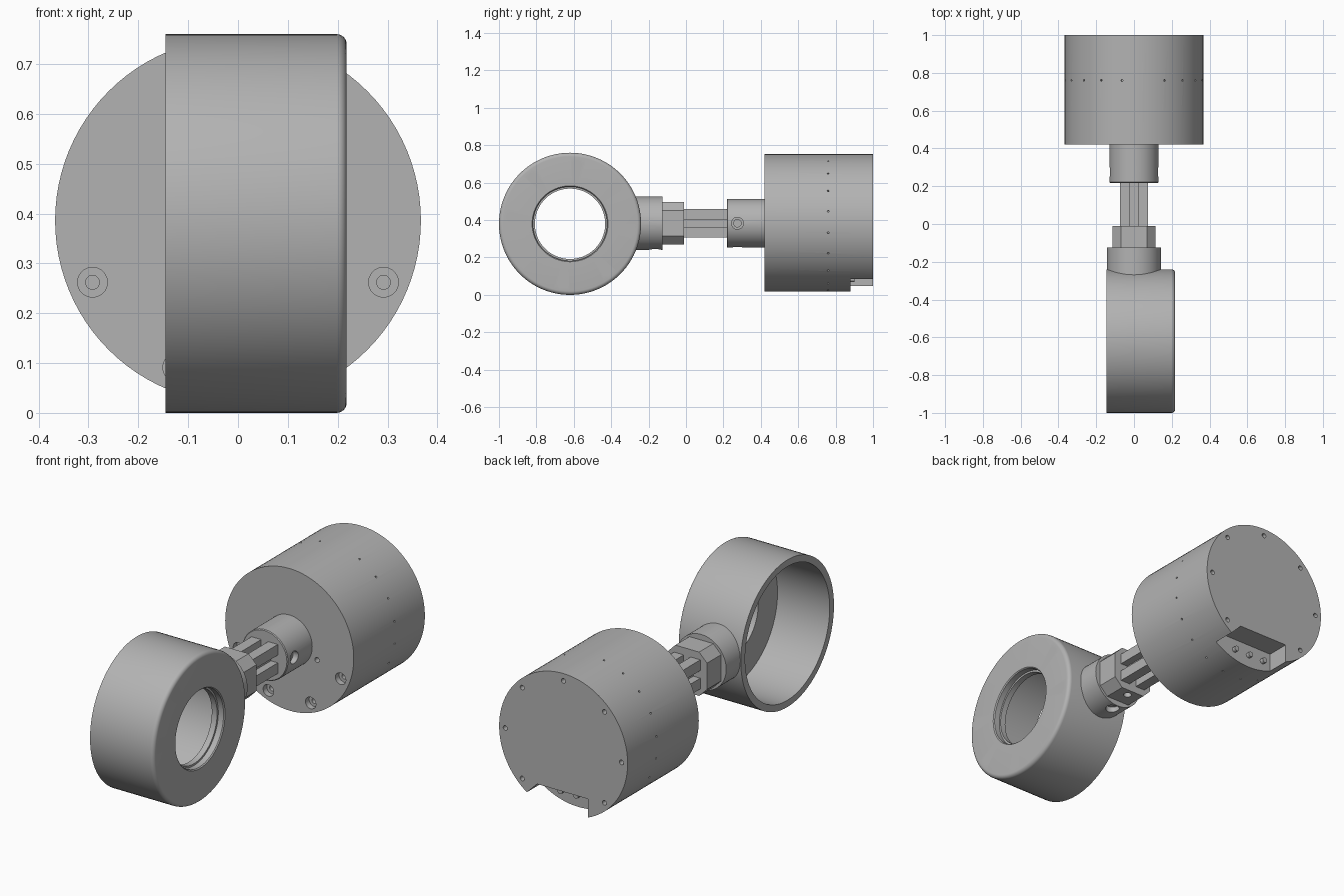
import bpy, bmesh
from math import cos, sin, radians, tau
from mathutils import Vector, Matrix

if "Cube" in bpy.data.objects:
    bpy.data.objects.remove(bpy.data.objects["Cube"])

grey = bpy.data.materials.new("machined_grey")
grey.use_nodes = True
grey.diffuse_color = (0.45, 0.45, 0.45, 1)
grey.node_tree.nodes["Principled BSDF"].inputs["Base Color"].default_value = (0.45, 0.45, 0.45, 1)

X, Y, Z = Vector((1, 0, 0)), Vector((0, 1, 0)), Vector((0, 0, 1))
AXIS_Z = 0.383


def lathe(bm, profile, origin, axis, steps=96, closed=False):
    """Spin (radius, distance) points about an axis through origin."""
    part = bmesh.new()
    verts = [part.verts.new((r, 0, h)) for r, h in profile]
    pairs = list(zip(verts, verts[1:])) + ([(verts[-1], verts[0])] if closed else [])
    edges = [part.edges.new(p) for p in pairs]
    bmesh.ops.spin(part, geom=verts + edges, axis=Z, cent=(0, 0, 0), angle=tau, steps=steps)
    bmesh.ops.remove_doubles(part, verts=part.verts, dist=1e-5)
    turn = axis.to_track_quat('Z', 'Y').to_matrix().to_4x4()
    merge(bm, part, Matrix.Translation(origin) @ turn)


def prism(bm, outline, y0, y1):
    """Extrude an (x, z) outline, measured from the main axis, along y."""
    part = bmesh.new()
    face = part.faces.new([part.verts.new((x, y0, z + AXIS_Z)) for x, z in outline])
    out = bmesh.ops.extrude_face_region(part, geom=[face])
    moved = [v for v in out["geom"] if isinstance(v, bmesh.types.BMVert)]
    bmesh.ops.translate(part, vec=(0, y1 - y0, 0), verts=moved)
    merge(bm, part, Matrix())


def merge(bm, part, matrix):
    part.transform(matrix)
    bmesh.ops.recalc_face_normals(part, faces=part.faces)
    temp = bpy.data.meshes.new("temp")
    part.to_mesh(temp)
    part.free()
    bm.from_mesh(temp)
    bpy.data.meshes.remove(temp)


def drill(bm, point, inward, r, depth, r2=0, depth2=0):
    """Blind hole cutter, optionally a counterbore with a narrower bottom."""
    profile = [(0, -0.02), (r, -0.02), (r, depth)]
    if r2:
        profile += [(r2, depth), (r2, depth2)]
    profile += [(0, profile[-1][1])]
    lathe(bm, profile, point, inward, steps=20)


def make(name, bm):
    mesh = bpy.data.meshes.new(name)
    bm.to_mesh(mesh)
    bm.free()
    mesh.materials.append(grey)
    obj = bpy.data.objects.new(name, mesh)
    bpy.context.collection.objects.link(obj)
    return obj


def finish(name, bm, cuts=None):
    obj = make(name, bm)
    bpy.ops.object.select_all(action='DESELECT')
    obj.select_set(True)
    bpy.context.view_layer.objects.active = obj
    if cuts:
        cutter = make("cutter", cuts)
        cutter.hide_render = True
        mod = obj.modifiers.new("holes", 'BOOLEAN')
        mod.operation, mod.solver, mod.object = 'DIFFERENCE', 'EXACT', cutter
        bpy.ops.object.modifier_apply(modifier=mod.name)
        bpy.data.objects.remove(cutter)
    bpy.ops.object.shade_smooth_by_angle(angle=radians(30))
    return obj


def circle(r, start, count):
    for k in range(count):
        a = radians(start) + tau * k / count
        yield r * cos(a), r * sin(a)


def radial_holes(cuts, y, radius, *size):
    for x, z in circle(1, 0, 4):
        drill(cuts, Vector((x * radius, y, AXIS_Z + z * radius)), Vector((-x, 0, -z)), *size)


# Ring-shaped cup, open on one side, with a bored flange on the other
cup, cuts = bmesh.new(), bmesh.new()
R, BACK, FACE = 0.38, -0.145, 0.218
corner = [(R - 0.02 + 0.02 * cos(a), FACE - 0.02 + 0.02 * sin(a))
          for a in (radians(15 * k) for k in range(7))]
lathe(cup, [(R - 0.035, BACK), (R, BACK)] + corner
      + [(0.203, FACE), (0.198, FACE - 0.005), (0.198, FACE - 0.035), (0.188, FACE - 0.035),
         (0.188, FACE - 0.065), (R - 0.035, FACE - 0.065)],
      Vector((0, -0.62, 0.38)), X, closed=True)
for y, z in circle(0.315, -6.5, 8):
    drill(cuts, Vector((FACE, y - 0.62, z + 0.38)), -X, 0.029, 0.03, 0.015, 0.1)
finish("ring_cup", cup, cuts)

# Round neck joining the cup, with four screw recesses
neck, cuts = bmesh.new(), bmesh.new()
lathe(neck, [(0, 0), (0.142, 0), (0.142, 0.15), (0, 0.15)], Vector((0, -0.275, AXIS_Z)), Y)
radial_holes(cuts, -0.165, 0.142, 0.034, 0.03, 0.02, 0.06)
finish("cup_neck", neck, cuts)

# Chamfered square socket around the rail
socket, cuts = bmesh.new(), bmesh.new()
H, C = 0.113, 0.068
prism(socket, [(H, -C), (H, C), (C, H), (-C, H), (-H, C), (-H, -C), (-C, -H), (C, -H)],
      -0.13, -0.01)
radial_holes(cuts, -0.05, H, 0.02, 0.036)
finish("rail_socket", socket, cuts)

# Square slotted rail
rail, outline = bmesh.new(), []
for k in range(4):
    turn = Matrix.Rotation(tau * k / 4, 2)
    for p in ((0.075, -0.02), (0.035, -0.02), (0.035, 0.02), (0.075, 0.02), (0.075, 0.075)):
        outline.append(turn @ Vector(p))
prism(rail, outline, -0.1, 0.25)
finish("slotted_rail", rail)

# Round collar on the housing front
collar, cuts = bmesh.new(), bmesh.new()
lathe(collar, [(0, 0), (0.126, 0), (0.13, 0.004), (0.13, 0.21), (0, 0.21)],
      Vector((0, 0.218, AXIS_Z)), Y)
radial_holes(cuts, 0.275, 0.13, 0.032, 0.03, 0.02, 0.05)
finish("housing_collar", collar, cuts)

# Drum housing with a connector notch at its lower back edge
drum, cuts = bmesh.new(), bmesh.new()
RD, Y0, Y1, NOTCH = 0.367, 0.42, 1.0, 0.88
lathe(drum, [(0, Y0), (RD, Y0), (RD, Y1), (0, Y1)], Vector((0, 0, AXIS_Z + 0.003)), Y)
prism(cuts, [(-0.14, -0.24), (0.15, -0.24), (0.36, -0.45), (-0.14, -0.45)], NOTCH, Y1 + 0.05)
for x, z in circle(0.316, 22.5, 8):
    drill(cuts, Vector((x, Y0, z + AXIS_Z)), Y, 0.03, 0.03, 0.014, 0.08)
for x, z in circle(0.169, 69, 4):
    drill(cuts, Vector((x, Y0, z + AXIS_Z)), Y, 0.013, 0.05)
for k, (x, z) in enumerate(circle(0.332, 0, 8)):
    if k != 6:
        drill(cuts, Vector((x, Y1, z + AXIS_Z)), -Y, 0.012, 0.04)
for x in (-0.09, 0.0, 0.09):
    drill(cuts, Vector((x, NOTCH, AXIS_Z - 0.3)), -Y, 0.014, 0.04)
for x, z in circle(1, 10, 20):
    drill(cuts, Vector((x * RD, 0.76, z * RD + AXIS_Z)), Vector((-x, 0, -z)), 0.005, 0.015)
finish("drum_housing", drum, cuts)
